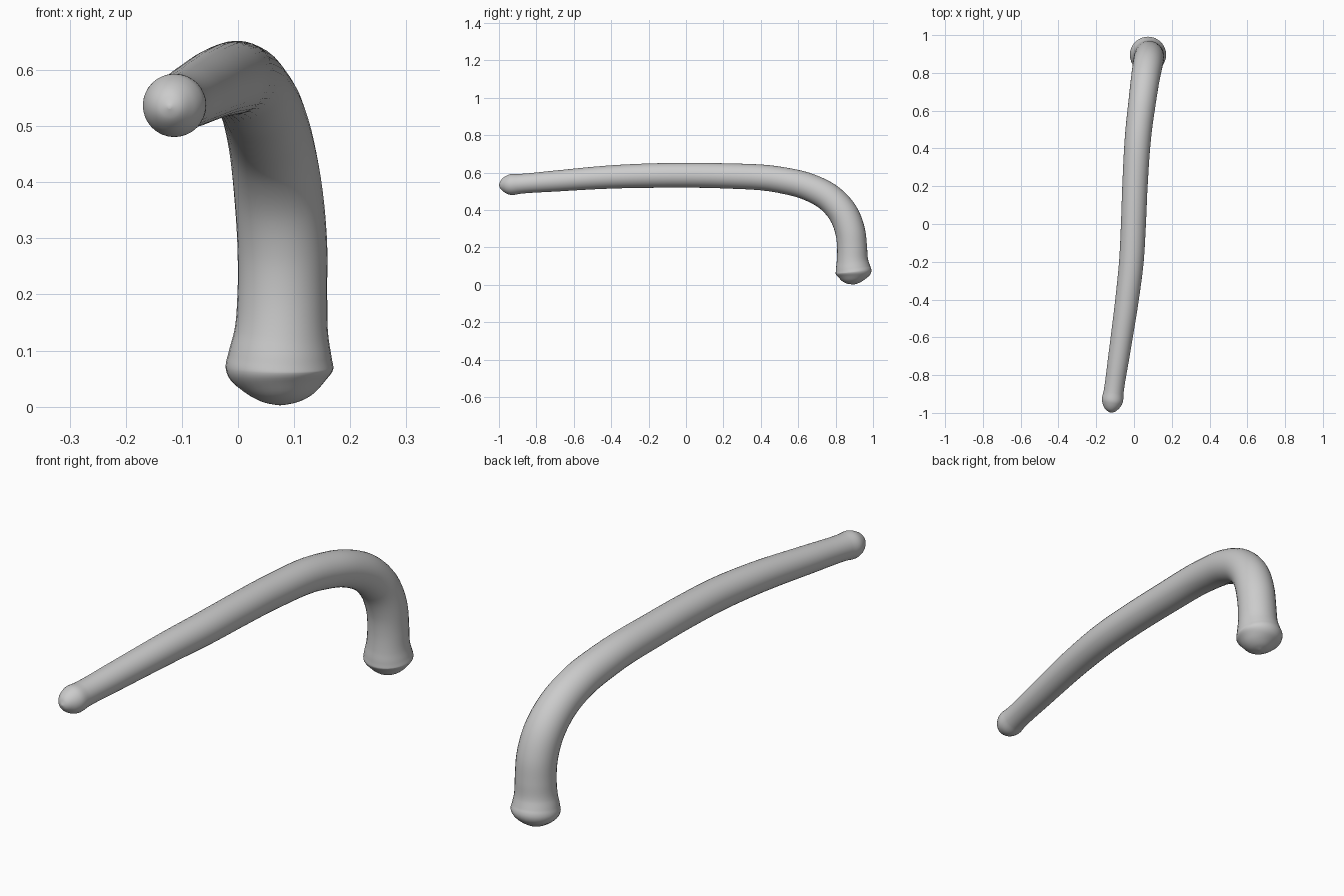
import bpy
import bmesh
import math
from mathutils import Vector

cube = bpy.data.objects.get("Cube")
if cube:
    bpy.data.objects.remove(cube, do_unlink=True)

SIDES = 32
STEPS = 6

# Centre line and radius, from the foot up, over the bend and out to the tip
PATH = [Vector(p) for p in (
    (.075, .902, .003, .004), (.075, .901, .010, .034), (.075, .898, .034, .072),
    (.074, .896, .068, .096), (.075, .893, .092, .092), (.077, .890, .130, .084),
    (.079, .888, .200, .080), (.079, .878, .285, .080), (.072, .842, .380, .079),
    (.060, .770, .462, .076), (.045, .660, .522, .073), (.025, .500, .562, .070),
    (.005, .200, .583, .067), (-.003, .000, .586, .066), (-.014, -.200, .584, .065),
    (-.037, -.400, .577, .062), (-.080, -.700, .555, .056), (-.108, -.890, .540, .053),
    (-.115, -.940, .536, .055), (-.119, -.970, .535, .042),
    (-.121, -.991, .534, .022), (-.122, -.999, .534, .003))]


def spline(points, steps):
    """Catmull-Rom curve through position and radius together."""
    pts = [points[0]] + points + [points[-1]]
    out = []
    for a, b, c, d in zip(pts, pts[1:], pts[2:], pts[3:]):
        # Slopes are weighted by spacing, so uneven points do not overshoot
        ab, bc, cd = [max((q - p).length, 1e-5) for p, q in ((a, b), (b, c), (c, d))]
        m1 = ((b - a) / ab * bc + (c - b) / bc * ab) / (ab + bc) * bc
        m2 = ((c - b) / bc * cd + (d - c) / cd * bc) / (bc + cd) * bc
        for i in range(steps):
            t = i / steps
            s = t * t * (3 - 2 * t)
            out.append(b.lerp(c, s) + m1 * t * (1 - t) ** 2 - m2 * t * t * (1 - t))
    return out + [points[-1]]


# Sweep round rings along the centre line
bm = bmesh.new()
curve = spline(PATH, STEPS)
rings = []
for i, p in enumerate(curve):
    ahead = curve[min(i + 2, len(curve) - 1)].xyz
    tangent = (ahead - curve[max(i - 2, 0)].xyz).normalized()
    side = Vector((1, 0, 0))
    side = (side - tangent * side.dot(tangent)).normalized()
    up = tangent.cross(side)
    rings.append([bm.verts.new(p.xyz + max(p.w, .002) * (math.cos(a) * side + math.sin(a) * up))
                  for a in (math.tau * k / SIDES for k in range(SIDES))])
for low, high in zip(rings, rings[1:]):
    for k in range(SIDES):
        n = (k + 1) % SIDES
        bm.faces.new((low[k], low[n], high[n], high[k]))
bm.faces.new(rings[0][::-1])
bm.faces.new(rings[-1])
bmesh.ops.recalc_face_normals(bm, faces=bm.faces)

mesh = bpy.data.meshes.new("curved_handle")
bm.to_mesh(mesh)
bm.free()
handle = bpy.data.objects.new("curved_handle", mesh)
bpy.context.collection.objects.link(handle)

# Plain grey finish
grey = bpy.data.materials.new("plain_grey")
grey.use_nodes = True
colour = (.6, .6, .6, 1)
grey.diffuse_color = colour
grey.node_tree.nodes["Principled BSDF"].inputs["Base Color"].default_value = colour
mesh.materials.append(grey)

bpy.ops.object.select_all(action="DESELECT")
handle.select_set(True)
bpy.context.view_layer.objects.active = handle
bpy.ops.object.shade_smooth_by_angle(angle=math.radians(50))
